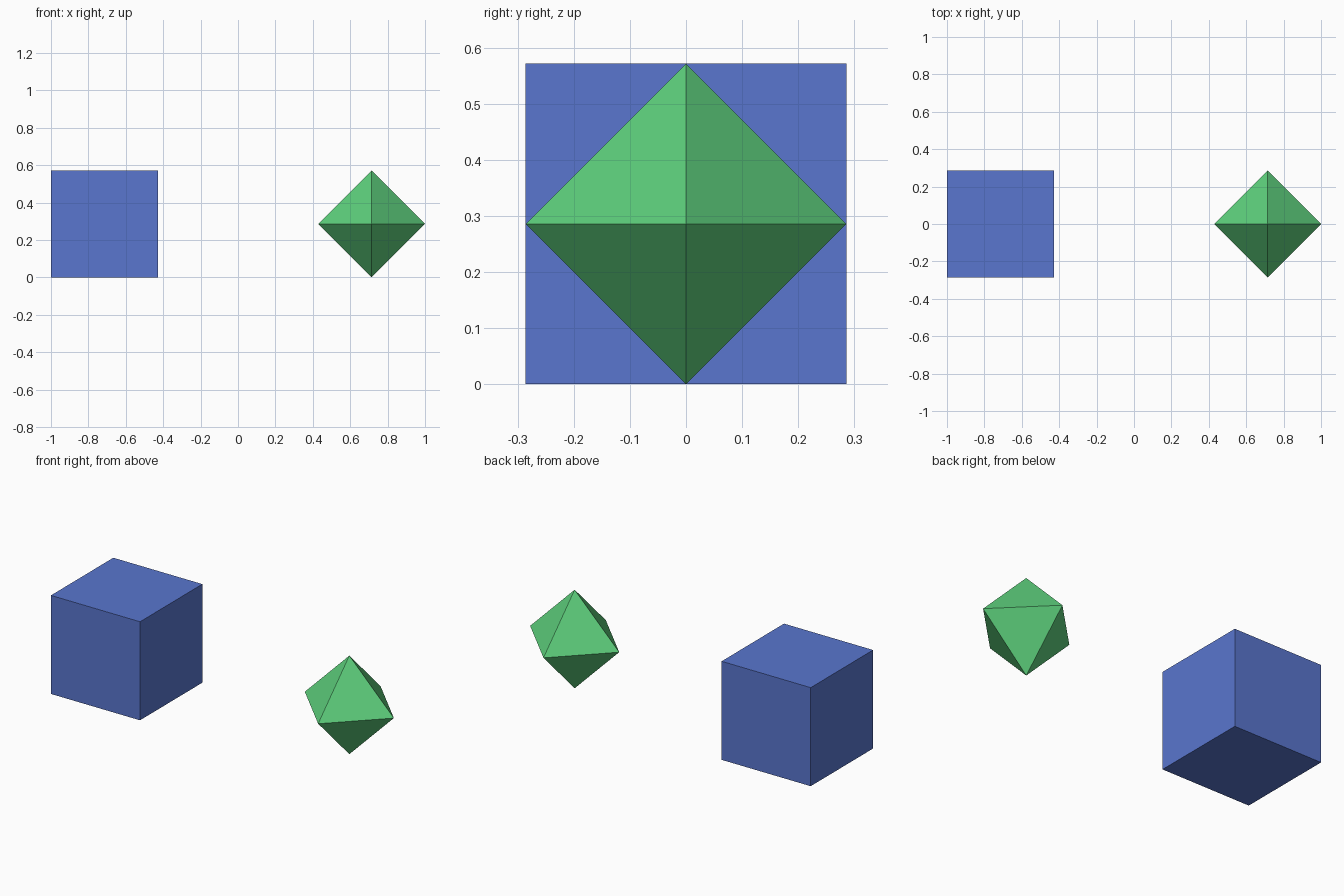
import bpy, bmesh
from mathutils import Matrix

if "Cube" in bpy.data.objects:
    bpy.data.objects.remove(bpy.data.objects["Cube"])

R = 2 / 7           # half-size of every solid
OFFSET = 1 - R      # solids sit at the two ends of the 2 unit span


def solid(name, x, color, build):
    bm = bmesh.new()
    build(bm)
    bmesh.ops.recalc_face_normals(bm, faces=bm.faces)
    mesh = bpy.data.meshes.new(name)
    bm.to_mesh(mesh)
    bm.free()
    mat = bpy.data.materials.new(name + "_color")
    mat.diffuse_color = (*color, 1)
    mat.use_nodes = True
    mat.node_tree.nodes["Principled BSDF"].inputs["Base Color"].default_value = mat.diffuse_color
    mesh.materials.append(mat)
    obj = bpy.data.objects.new(name, mesh)
    obj.location = (x, 0, R)
    bpy.context.collection.objects.link(obj)
    return obj


def cube(bm):
    bmesh.ops.create_cube(bm, size=2 * R)


def octahedron(bm):
    # A four-sided, two-ring sphere is an octahedron
    bmesh.ops.create_uvsphere(bm, u_segments=4, v_segments=2, radius=R)


# Two coincident cubes on the left: blue, with red flickering through
solid("blue_cube", -OFFSET, (0.10, 0.18, 0.62), cube)
solid("red_cube", -OFFSET, (0.62, 0.08, 0.07), cube)

# Octahedron on the right
solid("green_octahedron", OFFSET, (0.11, 0.62, 0.20), octahedron)
